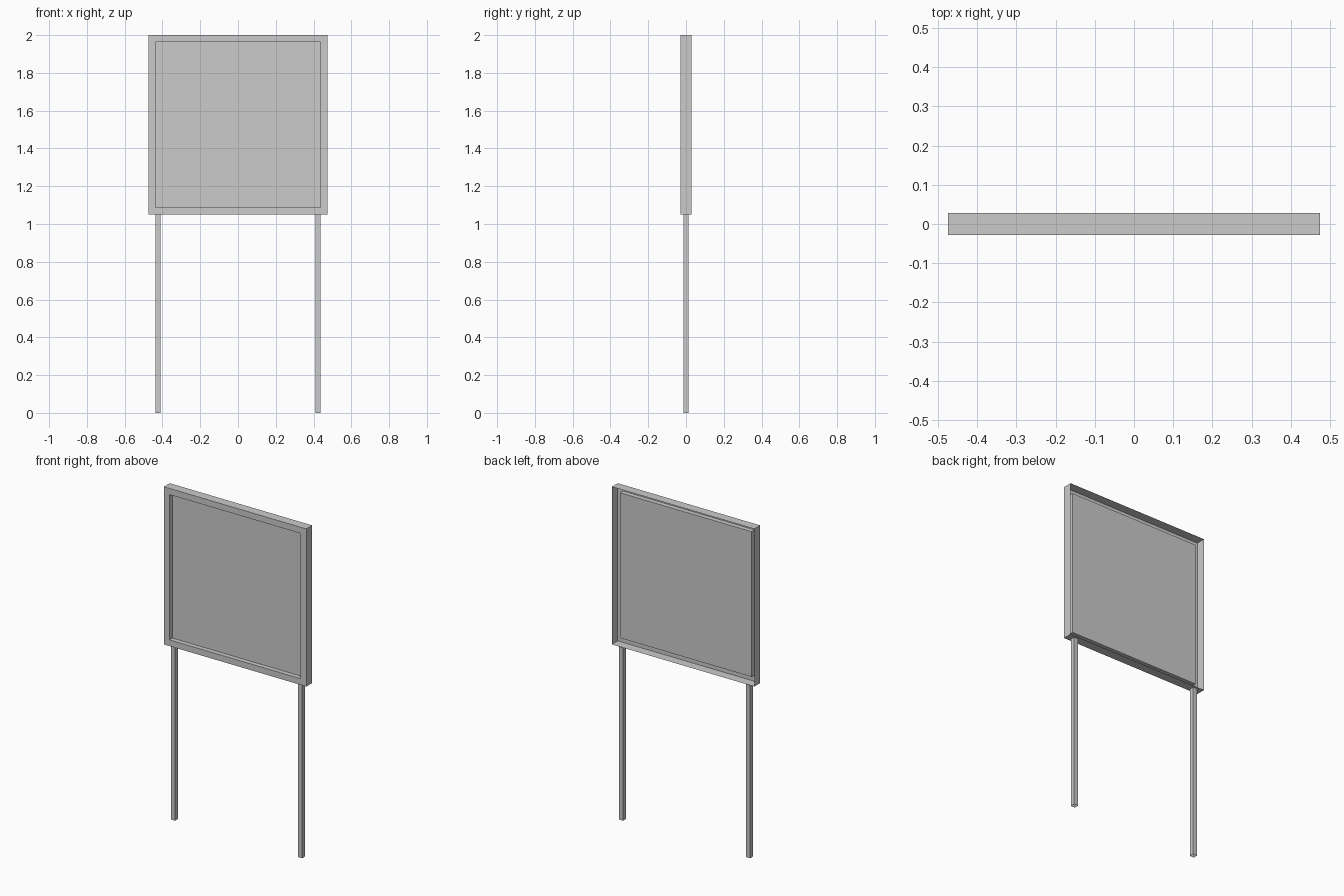
import bpy, bmesh

if "Cube" in bpy.data.objects:
    bpy.data.objects.remove(bpy.data.objects["Cube"])


def make_object(name, rings, fill_last=False):
    """Bridge a sequence of four-point rings into an open shell."""
    bm = bmesh.new()
    loops = [[bm.verts.new(p) for p in ring] for ring in rings]
    for a, b in zip(loops, loops[1:]):
        for i in range(4):
            j = (i + 1) % 4
            bm.faces.new((a[i], a[j], b[j], b[i]))
    if fill_last:
        bm.faces.new(loops[-1])
    mesh = bpy.data.meshes.new(name)
    bm.to_mesh(mesh)
    bm.free()
    obj = bpy.data.objects.new(name, mesh)
    bpy.context.collection.objects.link(obj)
    return obj


def upright_ring(half, y, zc=1.525):
    return [(-half, y, zc - half), (half, y, zc - half),
            (half, y, zc + half), (-half, y, zc + half)]


def flat_ring(cx, half, z):
    return [(cx - half, -half, z), (cx + half, -half, z),
            (cx + half, half, z), (cx - half, half, z)]


# Sign board: folded sheet with an open back, front rim and recessed panel
OUTER, INNER, DEPTH = 0.475, 0.4375, 0.028
make_object("sign_board", [
    upright_ring(OUTER, DEPTH),
    upright_ring(OUTER, -DEPTH),
    upright_ring(INNER, -DEPTH),
    upright_ring(INNER, 0.0),
], fill_last=True)

# Legs: square tubes with open ends
for side, sx in (("left", -1), ("right", 1)):
    make_object(side + "_leg", [
        flat_ring(sx * 0.4235, 0.014, 0.0),
        flat_ring(sx * 0.4235, 0.014, 1.05),
    ])
